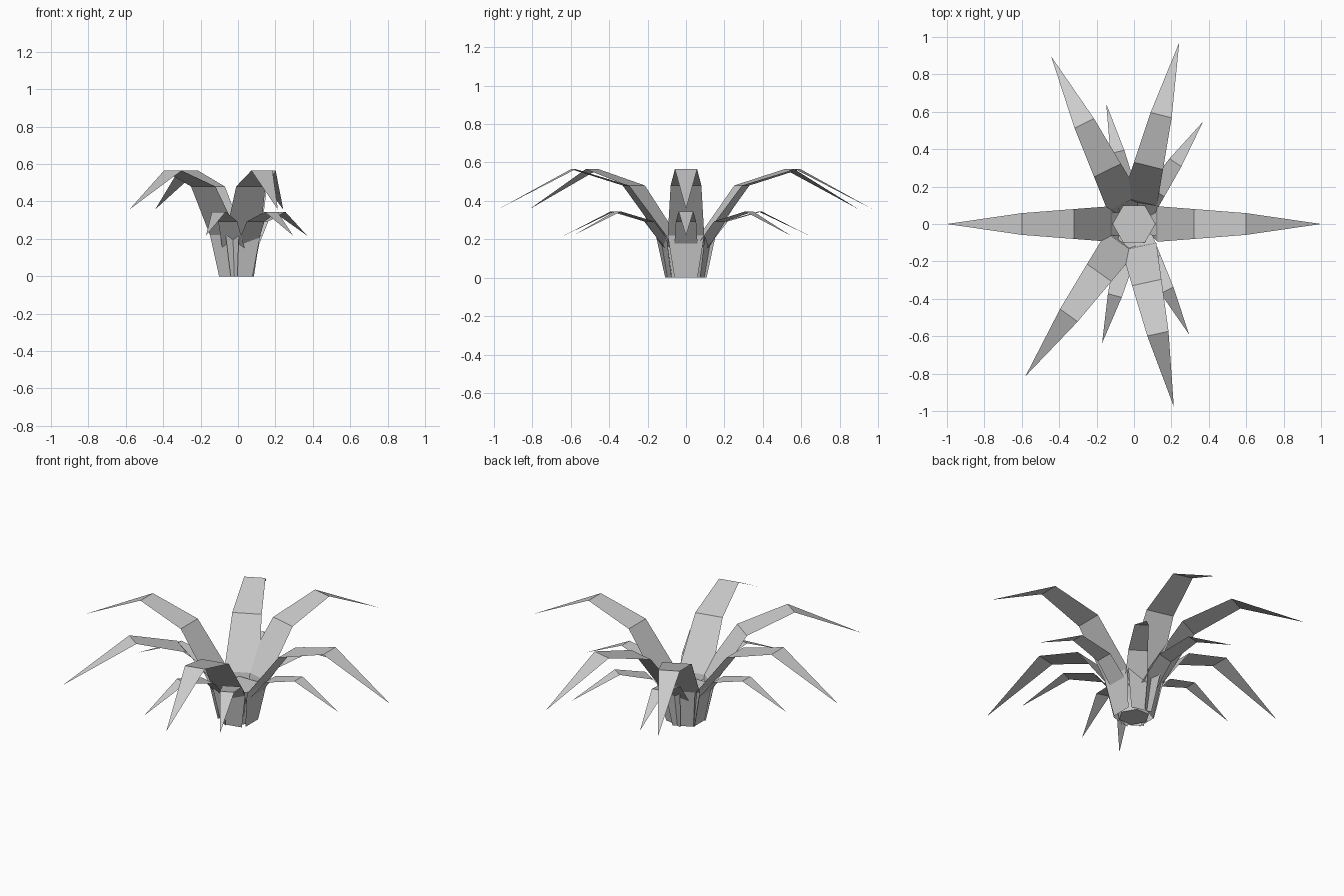
import bpy, bmesh, math
from mathutils import Matrix

cube = bpy.data.objects.get("Cube")
if cube:
    bpy.data.objects.remove(cube, do_unlink=True)

grey = bpy.data.materials.new("pale grey")
grey.use_nodes = True
colour = (0.6, 0.6, 0.6, 1)
grey.diffuse_color = colour
grey.node_tree.nodes["Principled BSDF"].inputs["Base Color"].default_value = colour


def finish(name, bm):
    mesh = bpy.data.meshes.new(name)
    bm.to_mesh(mesh)
    bm.free()
    mesh.materials.append(grey)
    obj = bpy.data.objects.new(name, mesh)
    bpy.context.collection.objects.link(obj)
    return obj


# Arching leaf profile: distance from the middle, height, half width
PROFILE = [(0.09, 0, 0.06), (0.125, 0.22, 0.095), (0.32, 0.48, 0.08), (0.6, 0.565, 0.058)]
TIP = (1.0, 0.357)


def leaf(name, angle, reach=1.0, rise=1.0):
    bm = bmesh.new()
    rows = [[bm.verts.new((r * reach, side * w * reach, z * rise)) for side in (-1, 1)]
            for r, z, w in PROFILE]
    for (a, b), (c, d) in zip(rows, rows[1:]):
        bm.faces.new((a, c, d, b))
    tip = bm.verts.new((TIP[0] * reach, 0, TIP[1] * rise))
    bm.faces.new((rows[-1][0], tip, rows[-1][1]))
    bm.transform(Matrix.Rotation(math.radians(angle), 4, 'Z'))
    finish(name, bm)


# Six tall leaves around six short ones
for i, angle in enumerate((0, 76, 116.3, 180, 234.5, 282.3)):
    leaf(f"large_leaf_{i + 1}", angle)
for i, angle in enumerate((0, 56, 103, 180, 255, 296.5)):
    leaf(f"small_leaf_{i + 1}", angle, 0.66, 0.61)

# Six-sided core that the leaves wrap around
bm = bmesh.new()
bmesh.ops.create_cone(bm, cap_ends=True, segments=6, radius1=0.085, radius2=0.115, depth=0.2,
                      matrix=Matrix.Translation((0, 0, 0.1)) @ Matrix.Rotation(math.pi / 6, 4, 'Z'))
finish("core", bm)
